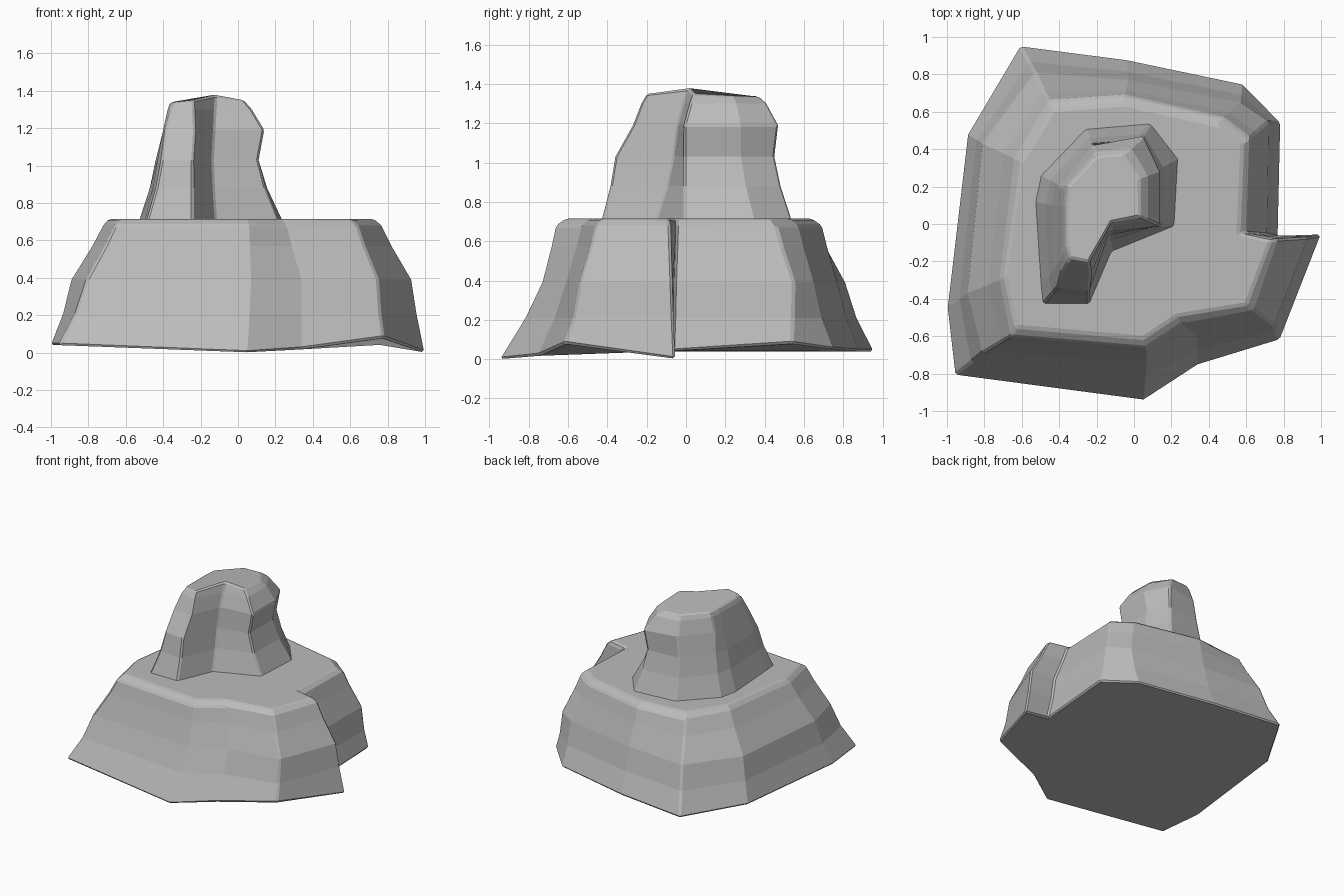
import bpy
import bmesh

cube = bpy.data.objects.get("Cube")
if cube:
    bpy.data.objects.remove(cube, do_unlink=True)

# Single stone material
stone = bpy.data.materials.new("grey_stone")
stone.use_nodes = True
grey = (0.5, 0.5, 0.5, 1)
stone.diffuse_color = grey
shader = next(n for n in stone.node_tree.nodes if n.type == 'BSDF_PRINCIPLED')
shader.inputs["Base Color"].default_value = grey
shader.inputs["Roughness"].default_value = 0.9


def level(outline, z):
    """Lift a plan outline to one height."""
    return [(x, y, z) for x, y in outline]


def between(low, high, t, z):
    """Outline part way between two others, at its own height."""
    return [(a[0] + (b[0] - a[0]) * t, a[1] + (b[1] - a[1]) * t, z)
            for a, b in zip(low, high)]


def loft(name, rings, bevel):
    """Skin stacked outlines, cap both ends and chip the sharp edges."""
    bm = bmesh.new()
    loops = [[bm.verts.new(p) for p in ring] for ring in rings]
    count = len(loops[0])
    for low, high in zip(loops, loops[1:]):
        for i in range(count):
            j = (i + 1) % count
            bm.faces.new((low[i], low[j], high[j], high[i]))
    bm.faces.new(list(reversed(loops[0])))
    bm.faces.new(loops[-1])
    bmesh.ops.recalc_face_normals(bm, faces=bm.faces[:])
    mesh = bpy.data.meshes.new(name)
    bm.to_mesh(mesh)
    bm.free()
    mesh.materials.append(stone)
    obj = bpy.data.objects.new(name, mesh)
    bpy.context.scene.collection.objects.link(obj)
    mod = obj.modifiers.new("worn_edges", 'BEVEL')
    mod.width = bevel
    mod.segments = 1
    mod.limit_method = 'ANGLE'
    mod.angle_limit = 0.6
    return obj


# Wide lower boulder: foot, waist, rim and plateau outlines, from the front left corner
foot = [(-.96, -.81), (.05, -.945), (.34, -.755), (.78, -.62), (1, -.055),
        (.77, -.07), (.785, .54), (.58, .75), (-.04, .88), (-.61, .955),
        (-.89, .48), (-1, -.45)]
foot_heights = [.04, 0, .02, .08, 0, .04, .08, .05, .04, .04, .04, .04]
waist = [(-.81, -.69), (.07, -.73), (.34, -.61), (.75, -.54), (.93, -.07),
         (.71, -.06), (.72, .55), (.57, .65), (-.03, .77), (-.53, .81),
         (-.81, .43), (-.89, -.37)]
rim = [(-.66, -.6), (.06, -.66), (.26, -.53), (.64, -.46), (.77, -.08),
       (.6, -.05), (.62, .46), (.48, .57), (-.05, .69), (-.46, .66),
       (-.64, .35), (-.72, -.3)]
plateau = [(-.63, -.55), (.05, -.61), (.23, -.49), (.6, -.43), (.73, -.09),
           (.56, -.05), (.58, .42), (.44, .53), (-.05, .64), (-.43, .61),
           (-.6, .33), (-.69, -.28)]
loft("lower_boulder", [
    [(x, y, z) for (x, y), z in zip(foot, foot_heights)],
    between(foot, waist, .6, .21),
    level(waist, .39),
    between(waist, rim, .66, .57),
    level(rim, .68),
    level(plateau, .715),
], .012)

# Narrow upper boulder with a notch in its front right side
base = [(-.49, -.43), (-.24, -.43), (-.12, -.15), (.22, -.01), (.24, .35),
        (.09, .54), (-.26, .51), (-.5, .26), (-.53, .12), (-.5, -.33)]
middle = [(-.41, -.34), (-.24, -.36), (-.14, -.06), (.11, -.01), (.11, .28),
          (.03, .45), (-.24, .43), (-.42, .22), (-.44, .1), (-.43, -.25)]
shoulder = [(-.39, -.26), (-.23, -.27), (-.13, -.04), (.14, -.01), (.14, .28),
            (.05, .47), (-.22, .42), (-.4, .2), (-.4, .1), (-.4, -.2)]
crown = [(-.34, -.18), (-.24, -.2), (-.12, .01), (.03, .04), (.03, .24),
         (-.06, .37), (-.2, .36), (-.35, .2), (-.36, .1), (-.36, -.12)]
crown_heights = [.0, .01, .035, .01, 0, -.005, 0, 0, 0, 0]
loft("upper_boulder", [
    level(base, .7),
    between(base, middle, .65, .88),
    level(middle, 1.03),
    level(shoulder, 1.19),
    between(shoulder, crown, .6, 1.3),
    [(x, y, 1.34 + dz) for (x, y), dz in zip(crown, crown_heights)],
], .01)
